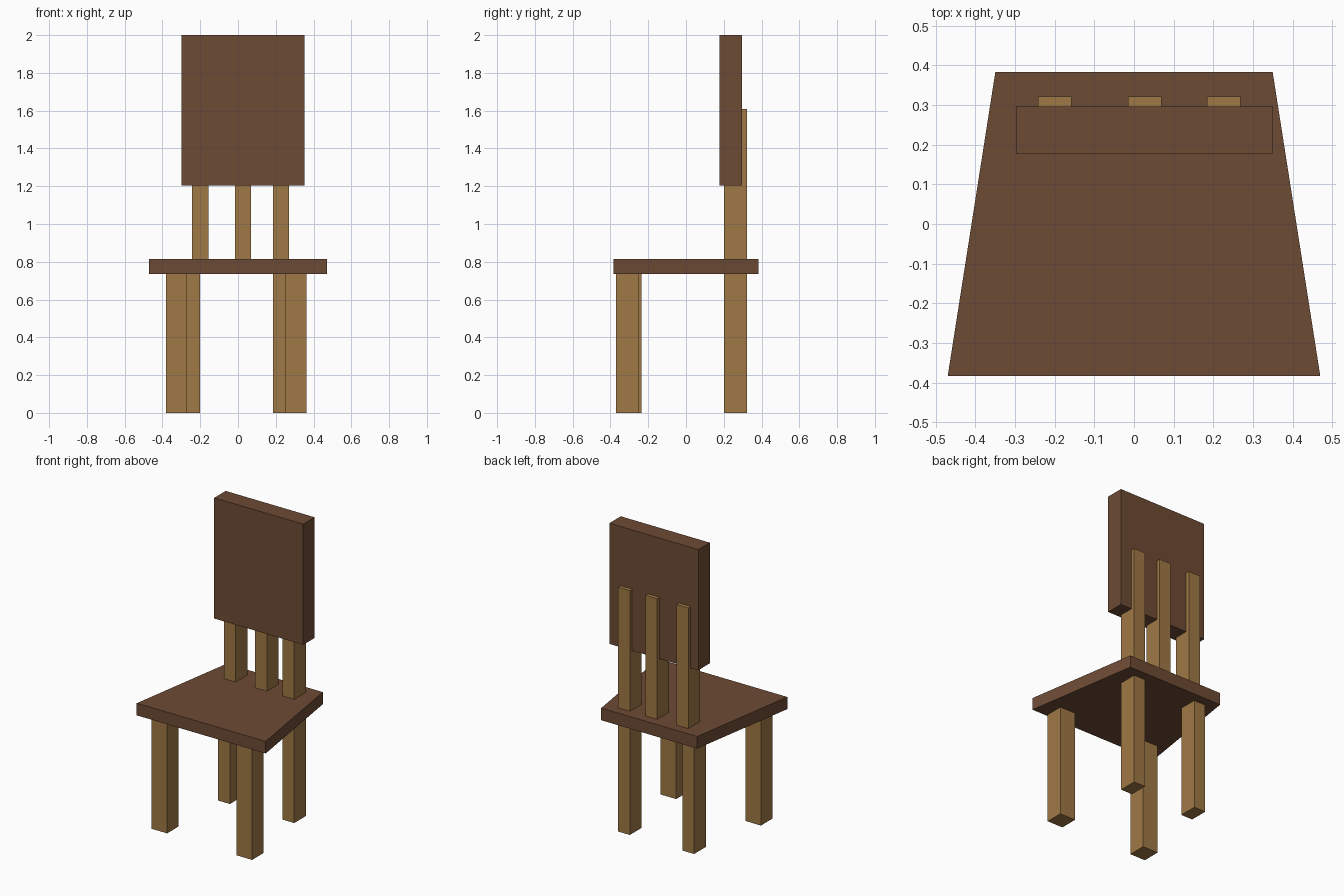
import bpy
import bmesh

if "Cube" in bpy.data.objects:
    bpy.data.objects.remove(bpy.data.objects["Cube"])


def material(name, rgb):
    m = bpy.data.materials.new(name)
    m.diffuse_color = (*rgb, 1.0)
    m.use_nodes = True
    m.node_tree.nodes["Principled BSDF"].inputs["Base Color"].default_value = m.diffuse_color
    return m


DARK = material("dark_wood", (0.155, 0.07, 0.035))
LIGHT = material("light_wood", (0.35, 0.19, 0.06))


def prism(name, outline, z0, z1, mat):
    """Extrude a flat outline of (x, y) points from z0 up to z1."""
    bm = bmesh.new()
    base = bm.faces.new([bm.verts.new((x, y, z0)) for x, y in outline])
    top = bmesh.ops.extrude_face_region(bm, geom=[base])["geom"]
    verts = [g for g in top if isinstance(g, bmesh.types.BMVert)]
    bmesh.ops.translate(bm, verts=verts, vec=(0, 0, z1 - z0))
    bmesh.ops.recalc_face_normals(bm, faces=bm.faces)
    mesh = bpy.data.meshes.new(name)
    bm.to_mesh(mesh)
    bm.free()
    mesh.materials.append(mat)
    obj = bpy.data.objects.new(name, mesh)
    bpy.context.collection.objects.link(obj)
    return obj


def box(name, x, y, z, mat):
    outline = [(x[0], y[0]), (x[1], y[0]), (x[1], y[1]), (x[0], y[1])]
    return prism(name, outline, z[0], z[1], mat)


SEAT_BOTTOM, SEAT_TOP = 0.735, 0.815
BACK_Y = (0.201, 0.322)

# Tapered seat, wider at the front
prism("seat", [(-0.47, -0.383), (0.47, -0.383), (0.35, 0.383), (-0.35, 0.383)],
      SEAT_BOTTOM, SEAT_TOP, DARK)

# Backrest panel
box("backrest_panel", (-0.298, 0.351), (0.178, 0.297), (1.205, 2.0), DARK)

# Legs: slightly uneven placement, front pair thicker
legs = {
    "front_leg_left": ((-0.381, -0.269), (-0.354, -0.236)),
    "front_leg_right": ((0.248, 0.362), (-0.37, -0.252)),
    "back_leg_left": ((-0.285, -0.2), BACK_Y),
    "back_leg_right": ((0.184, 0.269), BACK_Y),
}
for name, (x, y) in legs.items():
    box(name, x, y, (0, SEAT_BOTTOM), LIGHT)

# Three posts rising from the seat and set into the backrest
for side, x in (("left", -0.2), ("middle", 0.027), ("right", 0.2265)):
    box("back_post_" + side, (x - 0.0425, x + 0.0425), BACK_Y,
        (SEAT_TOP, 1.61), LIGHT)
